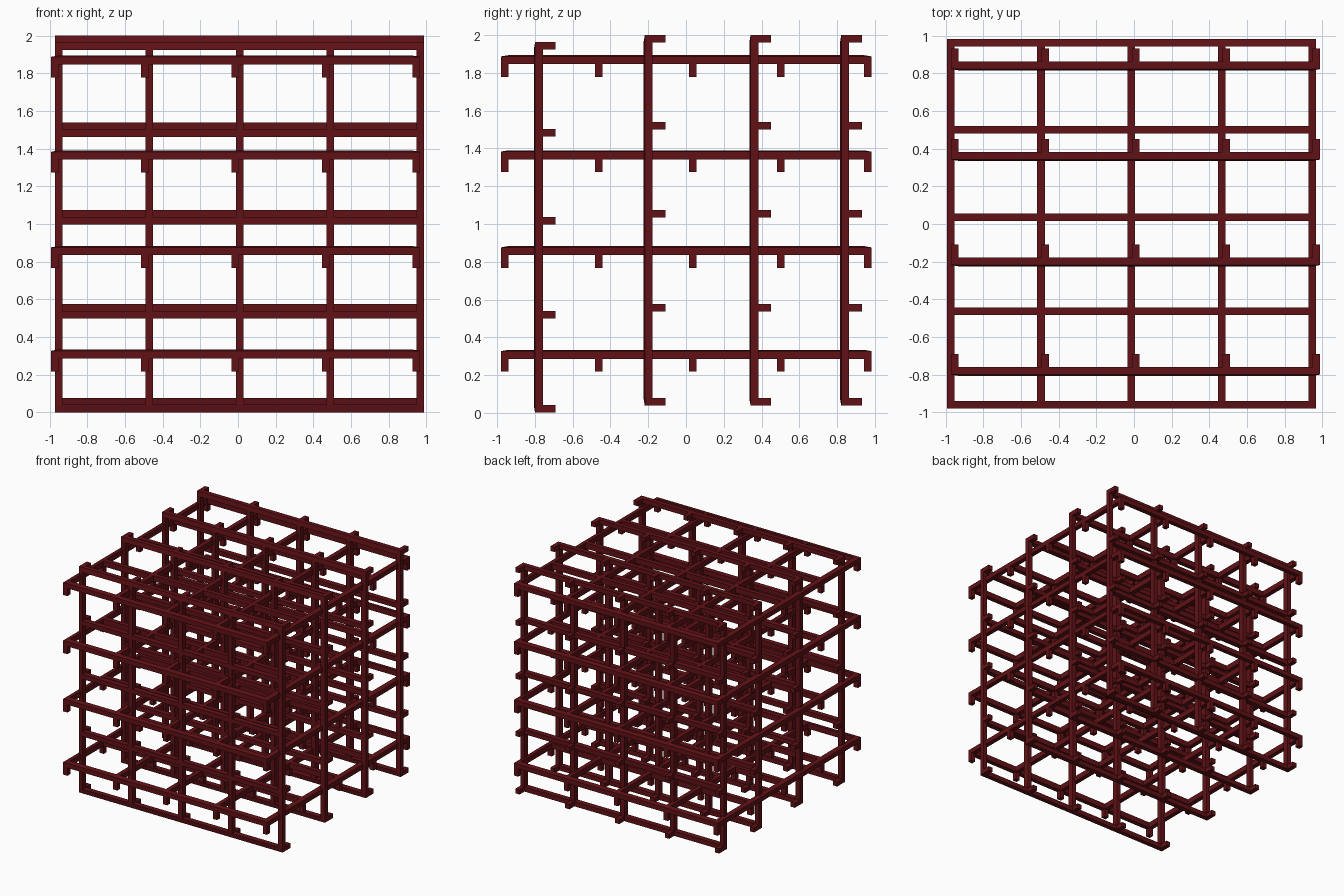
import bpy, bmesh

if "Cube" in bpy.data.objects:
    bpy.data.objects.remove(bpy.data.objects["Cube"])

mat = bpy.data.materials.new("dark_red")
mat.diffuse_color = (0.12, 0.006, 0.008, 1)
mat.use_nodes = True
mat.node_tree.nodes["Principled BSDF"].inputs["Base Color"].default_value = mat.diffuse_color

HALF = 0.02            # half width of a bar
DEPTH = (0.0, 0.048, 0.116)   # panel back, panel front, stub tip
SAG = 0.007            # the back face thins slightly at the panel rim
ROWS = (0.0, 0.498, 0.996, 1.461, 1.922)  # uneven row spacing


def cuts(centres):
    return [c + s for c in centres for s in (-HALF, HALF)]


def panel(name, left, start, place):
    """Grid panel of square bars with a short stub at every crossing."""
    us = cuts([left + 0.4795 * i for i in range(5)])
    vs = cuts([start + r for r in ROWS])
    n = len(us) - 1

    def filled(c):
        i, j, k = c
        if not (0 <= i < n and 0 <= j < n and 0 <= k < 2):
            return False
        if k == 0:
            return i % 2 == 0 or j % 2 == 0
        return i % 2 == 0 and j % 2 == 0

    bm = bmesh.new()
    verts = {}

    def vert(key):
        if key not in verts:
            i, j, k = key
            d = DEPTH[k]
            if k == 0 and (i in (0, n) or j in (0, n)):
                d += SAG
            verts[key] = bm.verts.new(place(us[i], vs[j], d))
        return verts[key]

    # outer skin of every filled cell
    for i in range(n):
        for j in range(n):
            for k in range(2):
                cell = (i, j, k)
                if not filled(cell):
                    continue
                for axis in range(3):
                    for side in (0, 1):
                        nb = list(cell)
                        nb[axis] += 2 * side - 1
                        if filled(nb):
                            continue
                        ring = []
                        for a, b in ((0, 0), (1, 0), (1, 1), (0, 1)):
                            key = list(cell)
                            key[axis] += side
                            key[(axis + 1) % 3] += a
                            key[(axis + 2) % 3] += b
                            ring.append(vert(tuple(key)))
                        bm.faces.new(ring)
    bmesh.ops.recalc_face_normals(bm, faces=bm.faces)
    mesh = bpy.data.meshes.new(name)
    bm.to_mesh(mesh)
    bm.free()
    mesh.materials.append(mat)
    bpy.context.collection.objects.link(bpy.data.objects.new(name, mesh))


# Upright panels, stubs pointing back; the front one sits lower
for i, (y, z) in enumerate(((-0.806, 0.021), (-0.225, 0.058), (0.335, 0.058), (0.815, 0.058))):
    panel(f"upright_grid_{i + 1}", -0.95, z, lambda u, v, d, y=y: (u, y + d, v))

# Level panels, stubs pointing down
for i, z in enumerate((0.334, 0.883, 1.39, 1.894)):
    panel(f"level_grid_{i + 1}", -0.973, -0.96, lambda u, v, d, z=z: (u, v, z - d))
